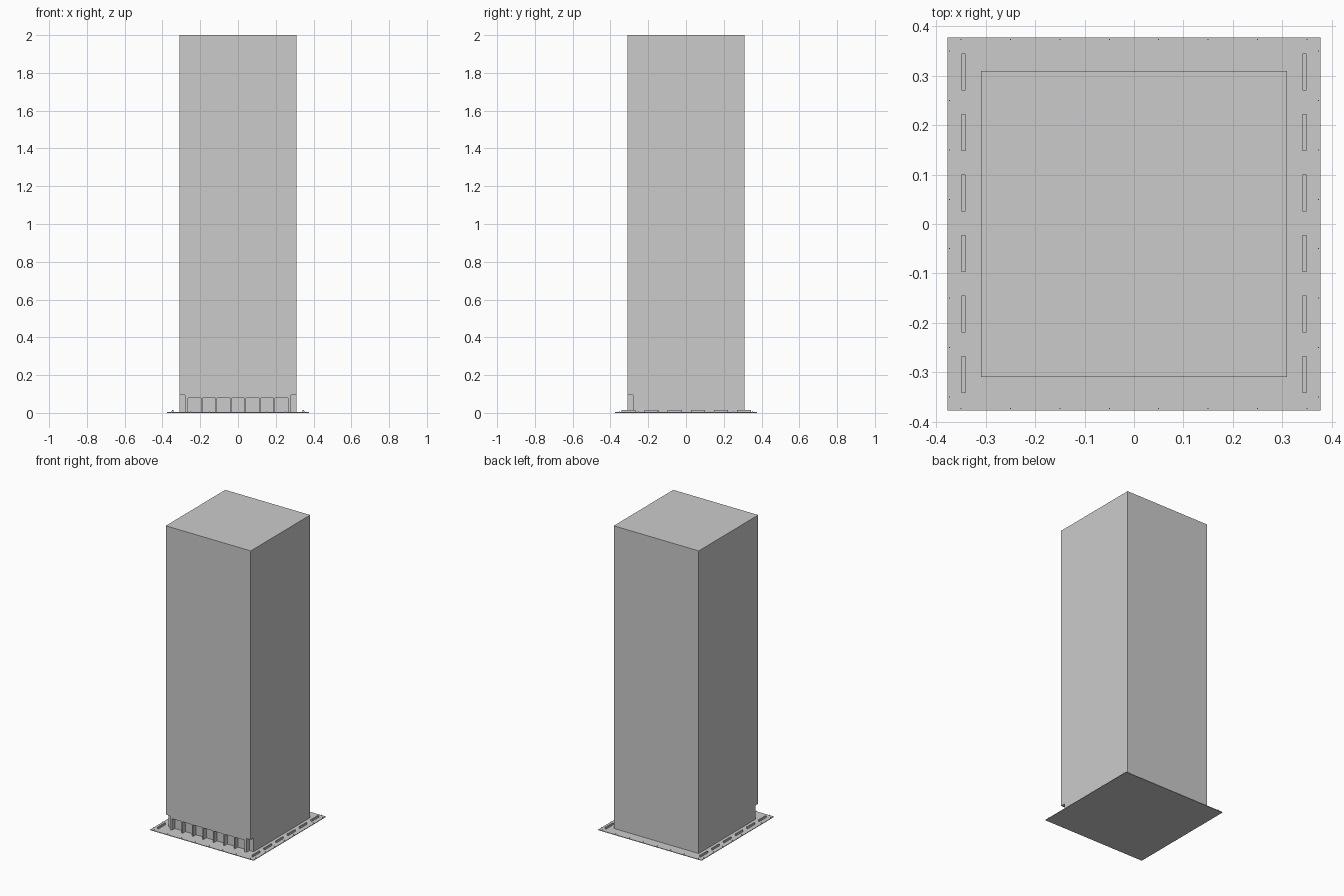
import bpy, bmesh
from mathutils import Matrix, Vector

if "Cube" in bpy.data.objects:
    bpy.data.objects.remove(bpy.data.objects["Cube"])


def boxes(name, items):
    """One object made of boxes given as (min corner, max corner)."""
    bm = bmesh.new()
    for lo, hi in items:
        lo, hi = Vector(lo), Vector(hi)
        m = Matrix.Translation((lo + hi) / 2) @ Matrix.Diagonal((*(hi - lo), 1))
        bmesh.ops.create_cube(bm, size=1, matrix=m)
    me = bpy.data.meshes.new(name)
    bm.to_mesh(me)
    bm.free()
    ob = bpy.data.objects.new(name, me)
    bpy.context.collection.objects.link(ob)
    return ob


W, P, T = 0.31, 0.377, 0.004   # tower half width, plate half width, plate thickness

# Paved base plate
boxes("base_plate", [((-P, -P, 0), (P, P, T))])

# Tower block
tower = boxes("tower", [((-W, -W, T), (W, W, 2))])

# Ground floor openings: seven bays between fins, plus two notched front corners
pitch, half = 0.0767, 0.0348
cuts = [((i * pitch - half, -0.4, -0.05), (i * pitch + half, -0.28, 0.08))
        for i in range(-3, 4)]
cuts += [((-0.4, -0.4, -0.05), (-0.28, -0.28, 0.095)),
         ((0.28, -0.4, -0.05), (0.4, -0.28, 0.095))]
cutter = boxes("opening_cutter", cuts)
cutter.hide_render = True
mod = tower.modifiers.new("openings", 'BOOLEAN')
mod.operation = 'DIFFERENCE'
mod.solver = 'EXACT'
mod.object = cutter
bpy.context.view_layer.objects.active = tower
bpy.ops.object.modifier_apply(modifier=mod.name)
bpy.data.objects.remove(cutter)

# Low planters along both sides
planters = []
for s in (-1, 1):
    for i in range(6):
        y = 0.0015 + (i - 2.5) * 0.1225
        x = s * 0.345
        planters.append(((x - 0.004, y - 0.0375, T), (x + 0.004, y + 0.0375, 0.016)))
boxes("side_planters", planters)

# Tiny bollards around the plate edge
posts, r, e = [], 0.001, 0.373
for i in range(8):
    t = (i - 3.5) * 0.1
    for x, y in ((t, e), (t, -e), (e, t), (-e, t)):
        posts.append(((x - r, y - r, T), (x + r, y + r, 0.011)))
boxes("bollards", posts)
